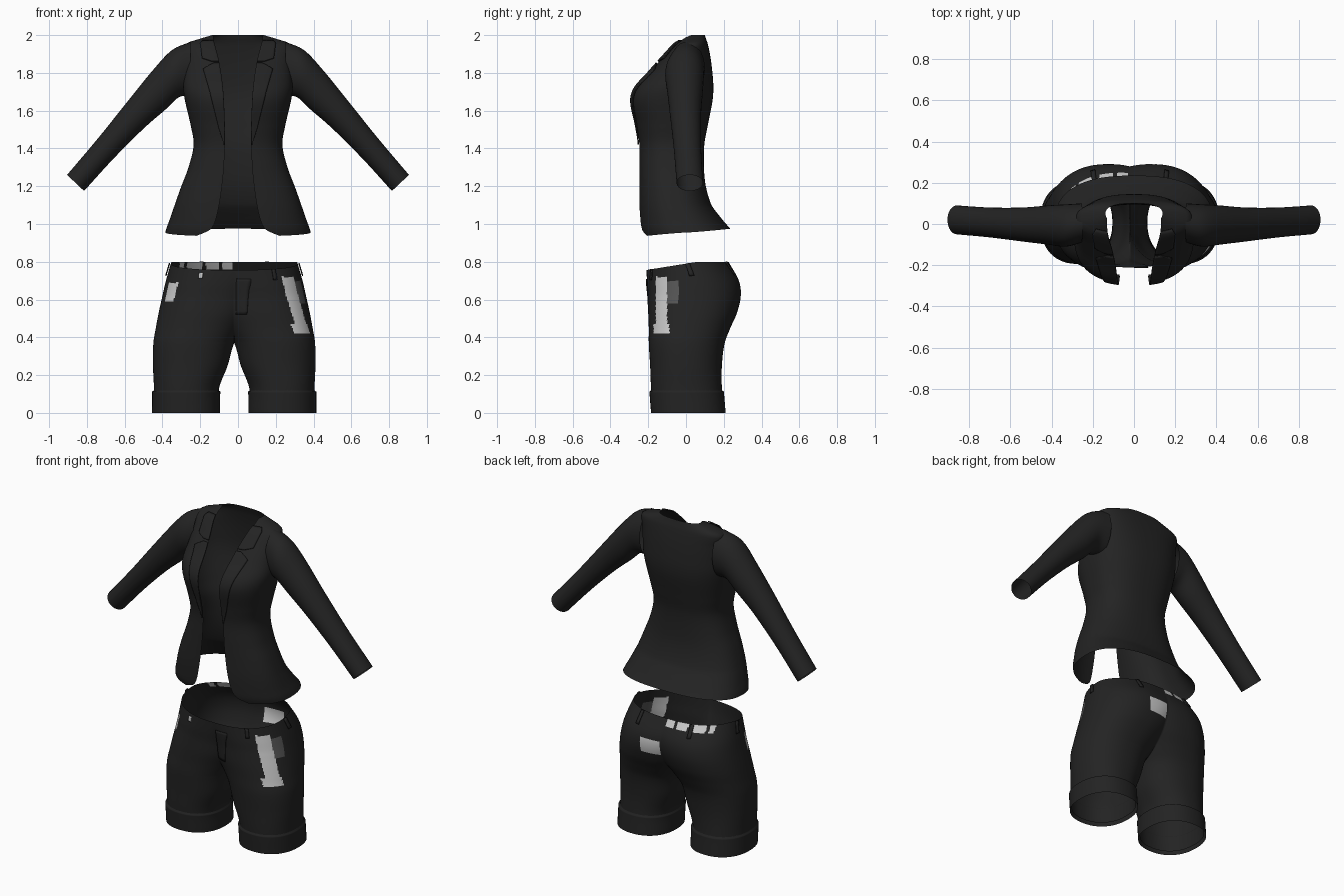
import bpy, bmesh, math
from mathutils import Vector

if "Cube" in bpy.data.objects:
    bpy.data.objects.remove(bpy.data.objects["Cube"])

def material(name, v):
    m = bpy.data.materials.new(name)
    m.diffuse_color = (v, v, v, 1)
    m.use_nodes = True
    m.node_tree.nodes["Principled BSDF"].inputs["Base Color"].default_value = m.diffuse_color
    return m

BLACK = material("black cloth", 0.017)
LIGHT = material("light grey patch", 0.6)
MID = material("mid grey patch", 0.09)
SHIFT = -0.02          # shorts sit slightly left of centre

def sample(rows, z):
    """Smooth interpolation of table rows keyed by their first number."""
    z = min(max(z, rows[0][0]), rows[-1][0])
    i = 0
    while i < len(rows) - 2 and z > rows[i + 1][0]:
        i += 1
    a, b = rows[i], rows[i + 1]
    p, q = rows[max(i - 1, 0)], rows[min(i + 2, len(rows) - 1)]
    h = b[0] - a[0]
    t = (z - a[0]) / h
    out = []
    for k in range(1, len(a)):
        m1 = (b[k] - p[k]) / (b[0] - p[0]) * h
        m2 = (q[k] - a[k]) / (q[0] - a[0]) * h
        out.append((2*t**3 - 3*t*t + 1) * a[k] + (t**3 - 2*t*t + t) * m1
                   + (3*t*t - 2*t**3) * b[k] + (t**3 - t*t) * m2)
    return out

def sp(v, n):
    return math.copysign(abs(v) ** (2 / n), v)

def grid(name, f, nu, nv, sides=(1, -1), shift=0.0, mats=(BLACK,), rule=None, thick=0):
    """Sheet from f(u, v) with u, v in 0..1, built on one or both sides."""
    bm = bmesh.new()
    for s in sides:
        vs = []
        for j in range(nv + 1):
            row = []
            for i in range(nu + 1):
                x, y, z = f(i / nu, j / nv)
                row.append(bm.verts.new((x * s + shift, y, z)))
            vs.append(row)
        for j in range(nv):
            for i in range(nu):
                q = [vs[j][i], vs[j][i+1], vs[j+1][i+1], vs[j+1][i]]
                bm.faces.new(q if s > 0 else q[::-1])
    bmesh.ops.remove_doubles(bm, verts=bm.verts, dist=1e-4)
    bmesh.ops.recalc_face_normals(bm, faces=bm.faces)
    for fc in bm.faces:
        fc.smooth = True
        if rule:
            fc.material_index = rule(fc.calc_center_median())
    me = bpy.data.meshes.new(name)
    bm.to_mesh(me)
    bm.free()
    for m in mats:
        me.materials.append(m)
    ob = bpy.data.objects.new(name, me)
    bpy.context.collection.objects.link(ob)
    if thick:
        sol = ob.modifiers.new("thickness", 'SOLIDIFY')
        sol.thickness = thick
        sol.offset = 0
    return ob

# Jacket body: z, half width, front y, back y, opening x
BODY = [
    (0.93, .385, -.23, .235, .22), (0.96, .378, -.24, .215, .155),
    (1.00, .365, -.245, .19, .125), (1.10, .335, -.25, .135, .10),
    (1.20, .300, -.25, .105, .085), (1.30, .262, -.25, .095, .075),
    (1.42, .235, -.25, .097, .07), (1.52, .25, -.265, .115, .07),
    (1.65, .280, -.29, .14, .075), (1.72, .29, -.27, .145, .08),
    (1.80, .285, -.20, .14, .09), (1.88, .28, -.13, .13, .105),
    (1.955, .275, -.06, .115, .125), (1.975, .22, -.03, .108, .13),
    (2.0, .138, 0.0, .10, .13)]
NB = 2.5

def body_at(z, a):
    w, yf, yb, xo = sample(BODY, z)
    yc, hy = (yf + yb) / 2, (yb - yf) / 2
    lift = max(0, (1.1 - z) / 0.17) * (0.025 + 0.02 * math.sin(a))
    return (w * sp(max(math.cos(a), 0), NB), yc + hy * sp(math.sin(a), NB), z + lift)

def angle_at(z, x):
    w = sample(BODY, z)[0]
    return -math.acos(min(x / w, 1) ** (NB / 2))

def jacket(u, v):
    z = 0.93 + 1.07 * v
    a0 = angle_at(z, sample(BODY, z)[3])
    x, y, z = body_at(z, a0 + (math.pi / 2 - a0) * u)
    return (0 if u == 1 else x, y, z)

grid("jacket_body", jacket, 48, 90)

# Lapel and collar: plates lying on the chest beside the opening
def plate(edge):
    def f(u, v):
        z = edge[0][0] + (edge[-1][0] - edge[0][0]) * v
        i = 0
        while i < len(edge) - 2 and z > edge[i + 1][0]:
            i += 1
        (z0, x0), (z1, x1) = edge[i], edge[i + 1]
        xe = x0 + (x1 - x0) * (z - z0) / (z1 - z0)
        xo = sample(BODY, z)[3]
        x, y, z = body_at(z, angle_at(z, xo + (xe - xo) * u))
        return (x, y - 0.006, z + 0.002)
    return f

grid("lapel", plate([(1.42, .075), (1.5, .10), (1.6, .125), (1.7, .15),
                     (1.82, .185), (1.85, .13)]), 8, 40, thick=0.006)
grid("collar", plate([(1.86, .14), (1.875, .19), (1.955, .20), (1.97, .185)]),
     8, 14, thick=0.006)

# Sleeve: key, top x z, bottom x z, front y, back y
SLEEVE = [
    (0, .25, 1.965, .255, 1.68, -.09, .10), (1, .35, 1.92, .315, 1.67, -.11, .095),
    (2, .45, 1.815, .385, 1.605, -.10, .09), (3, .58, 1.655, .50, 1.505, -.085, .08),
    (4, .74, 1.455, .66, 1.345, -.065, .08), (5, .905, 1.26, .815, 1.175, -.05, .09)]

def sleeve(u, v):
    tx, tz, bx, bz, y0, y1 = sample(SLEEVE, 5 * v)
    c, s = math.cos(u * 2 * math.pi), math.sin(u * 2 * math.pi)
    return ((tx + bx) / 2 + (tx - bx) / 2 * c, (y0 + y1) / 2 + (y1 - y0) / 2 * s,
            (tz + bz) / 2 + (tz - bz) / 2 * c)

grid("sleeve", sleeve, 32, 40)

# Shorts: z, inner x, outer x, front y, back y (negative inner = joined halves)
SHORTS = [
    (0.0, .085, .425, -.175, .20), (0.13, .08, .425, -.185, .19),
    (0.25, .035, .43, -.19, .19), (0.37, 0, .428, -.197, .205),
    (0.45, -.05, .415, -.197, .235), (0.53, -.11, .40, -.20, .27),
    (0.62, -.16, .38, -.20, .29), (0.70, -.21, .362, -.205, .28),
    (0.80, -.30, .335, -.21, .225)]
NS = 2.25

def shorts_at(u, z, off=0.0):
    x0, x1, yf, yb = sample(SHORTS, z)
    cx, hw = (x0 + x1) / 2, (x1 - x0) / 2
    yc, hy = (yf + yb) / 2, (yb - yf) / 2
    a0 = math.pi if cx >= hw - 1e-5 else math.acos(-(cx / hw) ** (NS / 2))
    a = a0 * (2 * u - 1)
    x = cx + (hw + off) * sp(math.cos(a), NS)
    y = yc + (hy + off) * sp(math.sin(a), NS)
    if a0 < math.pi and u in (0, 1):
        x = 0
    k = min(max((z - 0.6) / 0.2, 0), 1)
    return (x, y, z + k * (min(0.8, 0.79 + 0.16 * y) - 0.8))

def patch_rule(c):
    x, y, z = c
    if x > .2 and .42 < z < .72:                       # right pocket strip
        wide = .012 if z < .47 else 0
        if -.16 - wide < y < -.10 + wide:
            return 1
    if x > .2 and -.10 < y < -.04 and .58 < z < .70:   # right pocket side
        return 2
    if x < -.2 and -.13 < y < -.06 and .59 < z < .69:  # left pocket
        return 1
    if y > .1 and -.01 < x < .12 and .58 < z < .67:    # back pocket
        return 1
    if y > .05 and z > .762 and any(a < x < b for a, b in
            ((-.31, -.285), (-.27, -.19), (-.17, -.10), (-.08, -.03))):
        return 1                                       # waistband patches
    return 0

grid("shorts", lambda u, v: shorts_at(u, 0.02 + 0.78 * v), 128, 78,
     shift=SHIFT, mats=(BLACK, LIGHT, MID), rule=patch_rule)

# Turned-up leg cuffs
def cuff(u, v):
    z = 0.125 * v
    return shorts_at(u, z, 0.010 if v < 0.95 else 0.0)

grid("leg_cuff", cuff, 48, 20, shift=SHIFT)

# Fly flap on the front
grid("fly_flap", lambda u, v: (lambda p: (p[0], p[1] - .004, p[2]))(
    shorts_at(0.01 + 0.06 * u, 0.52 + 0.22 * v)), 4, 12, sides=(1,), shift=SHIFT, thick=.004)

# Belt loops around the waist
def belt_loop(u, side, z0, z1, mat):
    def f(p, v):
        x, y, z = shorts_at(u + (p - .5) * .022, z0 + (z1 - z0) * v)
        n = Vector((x, y, 0)).normalized() * .008
        return (x + n.x, y + n.y, z)
    grid("belt_loop", f, 2, 4, sides=(side,), shift=SHIFT, mats=(mat,), thick=.006)

for side in (1, -1):
    for u in (.5, .85):
        belt_loop(u, side, .73, .80, BLACK)
belt_loop(.19, 1, .73, .80, BLACK)
belt_loop(.15, -1, .74, .78, LIGHT)
